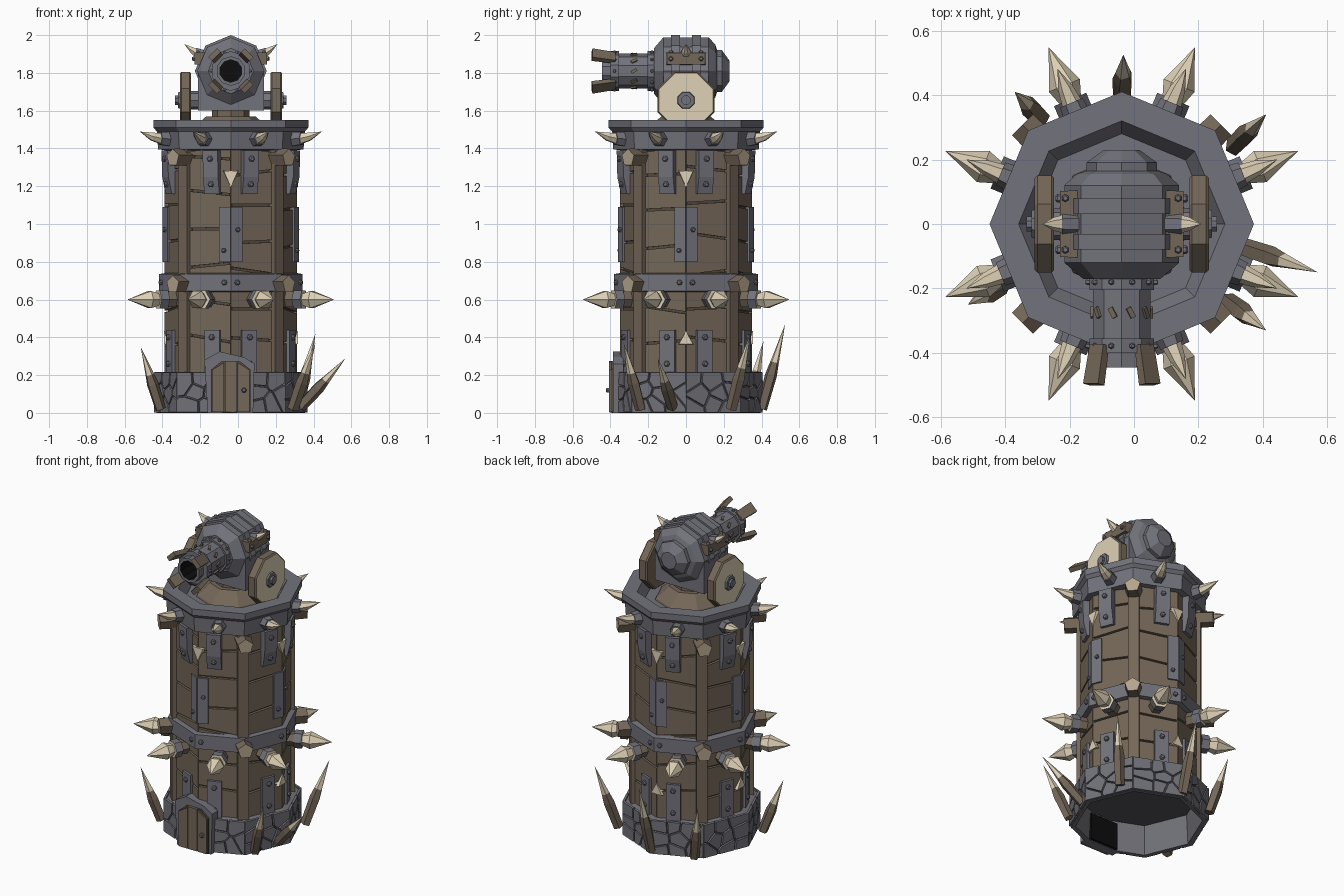
import bpy, bmesh, math, random
from mathutils import Matrix, Vector

if "Cube" in bpy.data.objects:
    bpy.data.objects.remove(bpy.data.objects["Cube"])

random.seed(4)
CX = -0.038                                   # tower axis
rad, T, R = math.radians, Matrix.Translation, Matrix.Rotation

COLOURS = {"metal": (.17, .17, .20), "stone": (.165, .165, .19), "mortar": (.085, .085, .098),
           "wood": (.175, .135, .097), "dark_wood": (.09, .068, .048), "bone": (.74, .64, .47),
           "cut_wood": (.45, .37, .26), "black": (.004, .004, .004)}
MATS = []
for n, c in COLOURS.items():
    m = bpy.data.materials.new(n)
    m.diffuse_color = (*c, 1)
    m.use_nodes = True
    m.node_tree.nodes["Principled BSDF"].inputs["Base Color"].default_value = m.diffuse_color
    MATS.append(m)
IDX = {n: i for i, n in enumerate(COLOURS)}
parts = {}


def get(part):
    return parts.setdefault(part, bmesh.new())


def frame(deg, r, z):
    """Surface frame on the tower: x along tangent, y up, z outward."""
    c, s = math.cos(rad(deg)), math.sin(rad(deg))
    return Matrix(((-s, 0, c, CX + c * r), (c, 0, s, s * r), (0, 1, 0, z), (0, 0, 0, 1)))


def aim(p, q):
    p, q = Vector(p), Vector(q)
    return T(p) @ (q - p).to_track_quat('Z', 'Y').to_matrix().to_4x4()


def lathe(part, prof, n, M, mats, phase=0.0, bend=0.0, cap=None, base=None):
    """Faceted turned shape along local z; mats = one name or one per band."""
    bm = get(part)
    if isinstance(mats, str):
        mats = [mats] * (len(prof) - 1)
    rings = []
    for r, h in prof:
        if r == 0:
            rings.append([bm.verts.new(M @ Vector((0, bend * h * h, h)))])
        else:
            rings.append([bm.verts.new(M @ Vector((r * math.cos(rad(phase) + i * math.tau / n),
                         r * math.sin(rad(phase) + i * math.tau / n) + bend * h * h, h))) for i in range(n)])
    for a, b, mt in zip(rings, rings[1:], mats):
        for i in range(n):
            j = (i + 1) % n
            vs = [a[i % len(a)], a[j % len(a)], b[j % len(b)], b[i % len(b)]]
            bm.faces.new(list(dict.fromkeys(vs))).material_index = IDX[mt]
    for ring, mt in ((rings[0], base or mats[0]), (rings[-1], cap or mats[-1])):
        if len(ring) > 1:
            bm.faces.new(ring).material_index = IDX[mt]


def prism(part, pts, M, depth, mat, taper=1.0):
    """Polygon in local xy pushed along local z."""
    bm = get(part)
    c = sum((Vector(p) for p in pts), Vector((0, 0))) / len(pts)
    lo = [bm.verts.new(M @ Vector((p[0], p[1], 0))) for p in pts]
    hi = [bm.verts.new(M @ Vector((*(c + (Vector(p) - c) * taper), depth))) for p in pts]
    fs = [bm.faces.new(lo), bm.faces.new(hi)]
    fs += [bm.faces.new((lo[i - 1], lo[i], hi[i], hi[i - 1])) for i in range(len(pts))]
    for f in fs:
        f.material_index = IDX[mat]


def rect(w, h, x=0, y=0):
    return [(x - w / 2, y - h / 2), (x + w / 2, y - h / 2), (x + w / 2, y + h / 2), (x - w / 2, y + h / 2)]


def bolt(part, M, r=.016):
    lathe(part, [(r, -.005), (r, .008), (r * .6, .014)], 6, M, "metal")


def clip(poly, m, d):
    """Keep the side of a polygon behind the line through m with normal d."""
    out = []
    for a, b in zip(poly, poly[1:] + poly[:1]):
        da, db = (a - m).dot(d), (b - m).dot(d)
        if da <= 0:
            out.append(a)
        if da * db < 0:
            out.append(a.lerp(b, da / (da - db)))
    return out


AX = T((CX, 0, 0))
# main tower solids; the stone base is hollow underneath
lathe("stone_base", [(.36, .19), (.37, .0), (.394, .0), (.394, .205), (.34, .215)], 8, AX,
      ["stone", "stone", "mortar", "stone"], base="mortar")
lathe("tower_core", [(.333, .2), (.333, 1.42)], 8, AX, "dark_wood")
lathe("middle_band", [(.35, .64), (.380, .645), (.380, .735), (.35, .74)], 8, AX, "metal")
lathe("parapet", [(.34, 1.39), (.385, 1.395), (.392, 1.49), (.41, 1.51), (.41, 1.55), (.32, 1.55), (.28, 1.49)],
      8, AX, "metal")
lathe("turntable", [(.22, 1.47), (.21, 1.5), (.13, 1.57)], 8, AX, "wood")

for k in range(8):
    a = 22.5 + 45 * k
    side = 1 if k % 2 else -1                 # towards the front/side/back corner
    # irregular masonry
    seeds = [Vector((-.105 + .1 * i + .03 * (j % 2) + random.uniform(-.03, .03),
                     .037 + .072 * j + random.uniform(-.02, .02))) for i in range(3) for j in range(3)]
    for s in seeds:
        cell = [Vector(p) for p in rect(.312, .215, 0, .109)]
        for o in seeds:
            if o is not s:
                d = (o - s).normalized()
                cell = clip(cell, (s + o) / 2 - d * .003, d)
        if len(cell) > 2:
            prism("masonry", cell, frame(a, .362, 0), .014, "stone", .95)
    # crooked horizontal planks
    z, tilt = .2, 0
    while z < 1.36:
        z2 = min(z + random.uniform(.15, .2), 1.4)
        t2 = random.uniform(-.022, .022)
        prism("wall_planks", [(-.132, z - tilt + .006), (.132, z + tilt + .006), (.132, z2 + t2 - .006),
              (-.132, z2 - t2 - .006)], frame(a, .3, 0), .024, "wood")
        z, tilt = z2, t2
    # iron brackets, foot plates and corner plates
    x = .033 * side
    br = frame(a, .3, 0) @ Matrix(((0, 0, 1, x - .043), (0, 1, 0, 0), (1, 0, 0, 0), (0, 0, 0, 1)))
    prism("iron_brackets", [(0, 1.16), (.042, 1.16), (.062, 1.25), (.066, 1.39), (0, 1.39)], br, .086, "metal")
    bolt("bracket_bolts", frame(a, .364, 1.345) @ T((x, 0, 0)))
    bolt("bracket_bolts", frame(a, .352, 1.21) @ T((x, 0, 0)))
    prism("foot_plates", rect(.086, .24, x, .32), frame(a, .31, 0), .03, "metal")
    for z in (.26, .4):
        bolt("foot_bolts", frame(a, .34, z) @ T((x, 0, 0)))
    prism("corner_plates", rect(.064, .29, .104 * side, .945), frame(a, .31, 0), .024, "metal")
    bolt("corner_bolts", frame(a, .334, .86 if side > 0 else .97) @ T((.1 * side, 0, 0)), .013)
    bolt("band_bolts", frame(a, .351, .69) @ T((.11 * side, 0, 0)), .015)
    # big spikes and parapet horns
    lathe("big_spikes", [(.045, 0), (.045, .07), (.054, .07), (.054, .118), (.036, .118), (.052, .165), (0, .292)],
          6, frame(a, .3, .6), ["wood", "metal", "metal", "bone", "bone", "bone"])
    lathe("parapet_horns", [(.043, 0), (.038, .047), (.031, .047), (.024, .095), (0, .162)],
          6, frame(a, .36, 1.45), ["metal", "metal", "bone", "bone"], bend=1.5)

for k in range(4):
    # corner posts with projecting log ends
    d = 45 + 90 * k
    prism("corner_posts", rect(.065, 1.2, 0, .8), frame(d, .3, 0), .062, "wood")
    for z in (1.35, .68):
        lathe("log_ends", [(.052, 0), (.048, .125)], 5, frame(d, .31, z), "wood", 90, cap="cut_wood")
    # bone teeth
    prism("bone_teeth", [(-.044, 1.285), (0, 1.185), (.044, 1.285)], frame(90 * k, .31, 0), .045, "bone", .85)
    if k != 3:
        prism("bone_teeth", [(-.044, .36), (.044, .36), (0, .44)], frame(90 * k, .31, 0), .045, "bone", .85)

# sharpened ground stakes
for base, tip in (((.33, -.07, .03), (.57, -.15, .29)), ((.29, -.24, .02), (.41, -.33, .37)),
                  ((.31, .24, .02), (.41, .34, .42)), ((-.035, .40, .02), (-.033, .525, .47)),
                  ((-.29, .33, .02), (-.37, .41, .38)), ((-.41, -.19, .02), (-.515, -.25, .35))):
    L = (Vector(tip) - Vector(base)).length
    lathe("ground_stakes", [(.03, 0), (.033, L * .4), (.024, L * .55), (0, L)], 5, aim(base, tip),
          ["wood", "wood", "bone"])

# door in its stone arch, with the dark passage seen from below
prism("door_arch", [(-.122, 0), (.118, 0), (.125, .26), (.07, .295), (-.06, .325), (-.14, .28)],
      frame(-90, .33, 0), .056, "stone")
prism("passage", rect(.2, .17, 0, .087), frame(-90, .312, 0), .016, "black")
prism("door_back", [(-.104, 0), (.104, 0), (.104, .225), (.05, .268), (-.05, .268), (-.104, .225)],
      frame(-90, .36, .004), .038, "dark_wood")
for x, l, r in ((-.068, .222, .262), (0, .27, .27), (.068, .262, .222)):
    prism("door_planks", [(x - .032, 0), (x + .032, 0), (x + .032, r), (x - .032, l)],
          frame(-90, .39, .005), .017, "wood")
bolt("door_handle", frame(-90, .41, .12) @ T((.07, 0, 0)), .014)

# cannon: local z runs backwards along +y
C = T((CX, 0, 1.81)) @ R(-math.pi / 2, 4, 'X')
lathe("cannon_breech", [(.12, -.17), (.178, -.12), (.178, .12), (.14, .155), (.11, .165), (.11, .19), (.055, .23)],
      8, C, "metal")
for y in (-.055, .055):
    lathe("breech_hoops", [(.17, y - .024), (.19, y - .024), (.19, y + .024), (.17, y + .024)], 8, C, "metal")
prism("cannon_cradle", rect(.35, .24), T((CX, 0, 1.6)), .2, "metal")
lathe("cannon_pivot", [(.1, 1.55), (.1, 1.62)], 8, AX, "wood")
lathe("cannon_barrel", [(0, -.3), (.06, -.3), (.06, -.445), (.078, -.445), (.078, -.4), (.105, -.4), (.105, -.355),
      (.093, -.355), (.093, -.205), (.105, -.205), (.105, -.15)], 10, C, ["black"] * 2 + ["metal"] * 8, 18)
for k in range(4):
    prism("muzzle_stakes", rect(.026, .06), C @ R(rad(45 + 90 * k), 4, 'Z') @ T((.098, 0, -.375))
          @ R(-.2, 4, 'Y'), -.125, "wood", 1.1)
for k in range(10):
    S = C @ R(rad(36 * k), 4, 'Z')
    prism("barrel_chips", rect(.016, .034), S @ T((.085, 0, -.275)) @ R(math.pi / 2, 4, 'Y') @ R(.5, 4, 'Z')
          @ R(math.pi / 2, 4, 'Z'), .012, "wood")
    for y in (-.378, -.18):
        bolt("hoop_bolts", S @ T((.099, 0, y)) @ R(math.pi / 2, 4, 'Y'), .009)

# wheels, hubs, side boards and cannon horns
for d in (0, 180):
    W = frame(d, .21, 1.655)
    lathe("wheels", [(.155, 0), (.163, .008), (.163, .052), (.155, .06)], 8, W, "wood", 22.5, cap="bone")
    lathe("axles", [(.05, -.08), (.05, 0)], 8, W, "metal")
    lathe("wheel_hubs", [(.05, .055), (.045, .07), (.026, .07), (.026, .085)], 8, W, "metal", 22.5)
    B = frame(d, .13, 1.875)
    prism("side_boards", rect(.21, .065), B, .062, "wood", .97)
    for x in (-.08, .08):
        bolt("board_bolts", B @ T((x, 0, .062)), .013)
        bolt("board_bolts", B @ T((x, .03, .045)) @ R(-math.pi / 2, 4, 'X'), .012)
    lathe("cannon_horns", [(.036, .02), (.032, .075), (.028, .075), (.021, .1), (0, .137)], 6,
          frame(d, .11, 1.885), ["metal", "metal", "bone", "bone"], bend=3.6)

# turn every part into an object
for name, bm in parts.items():
    bmesh.ops.recalc_face_normals(bm, faces=bm.faces)
    me = bpy.data.meshes.new(name)
    bm.to_mesh(me)
    bm.free()
    for m in MATS:
        me.materials.append(m)
    bpy.context.collection.objects.link(bpy.data.objects.new(name, me))
